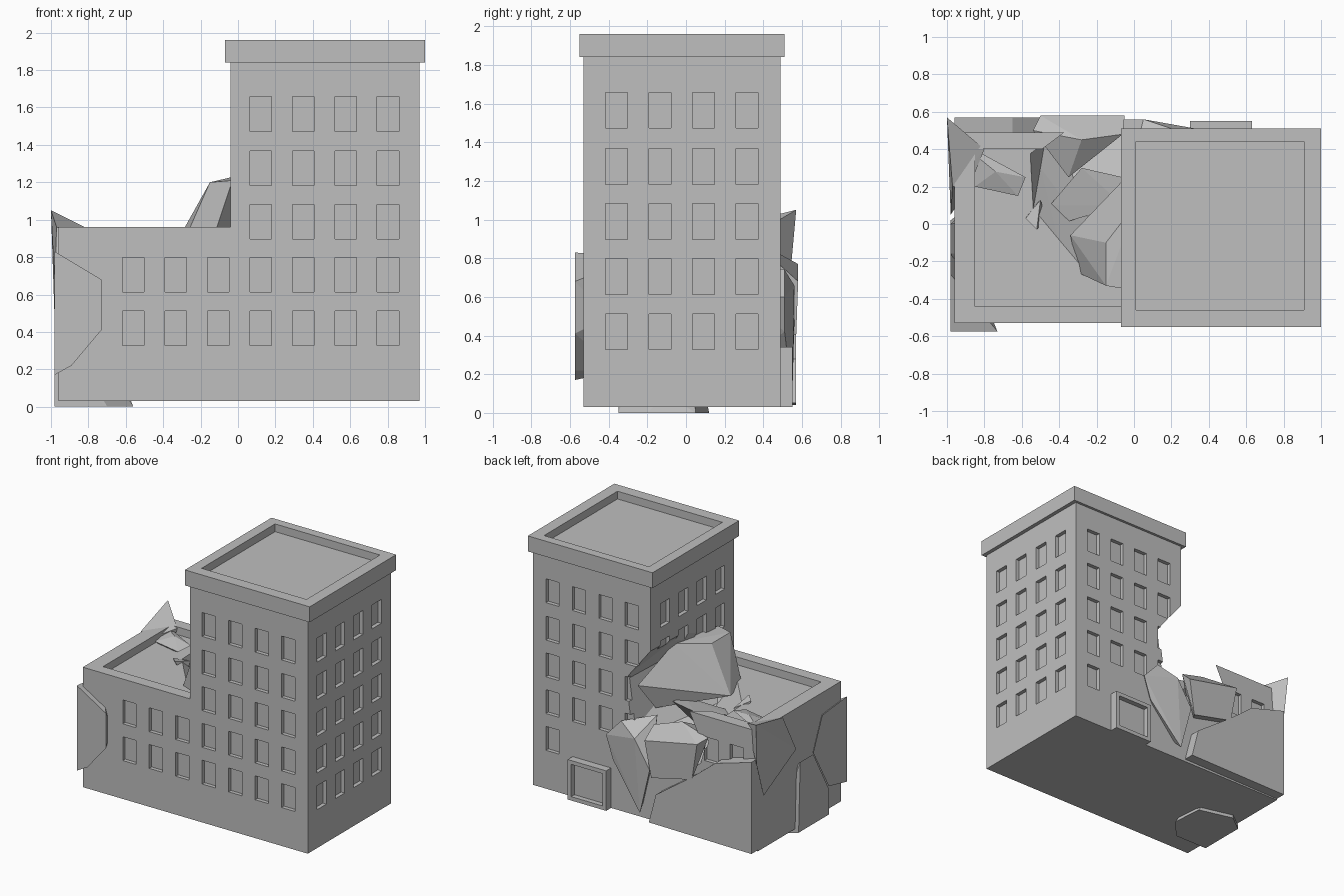
import bpy, bmesh
from mathutils import Vector

concrete = bpy.data.materials.new("concrete_grey")
concrete.diffuse_color = (0.52, 0.52, 0.52, 1)


def finish(name, bm):
    bmesh.ops.recalc_face_normals(bm, faces=bm.faces)
    me = bpy.data.meshes.new(name)
    bm.to_mesh(me)
    bm.free()
    me.materials.append(concrete)
    ob = bpy.data.objects.new(name, me)
    bpy.context.collection.objects.link(ob)
    return ob


def add_box(bm, x0, x1, y0, y1, z0, z1):
    vs = bmesh.ops.create_cube(bm, size=1)["verts"]
    for v in vs:
        v.co = Vector(((x0 + x1) / 2 + v.co.x * (x1 - x0),
                       (y0 + y1) / 2 + v.co.y * (y1 - y0),
                       (z0 + z1) / 2 + v.co.z * (z1 - z0)))


def boxes(name, *dims):
    bm = bmesh.new()
    for d in dims:
        add_box(bm, *d)
    return finish(name, bm)


def hull(name, pts):
    bm = bmesh.new()
    for p in pts:
        bm.verts.new(p)
    r = bmesh.ops.convex_hull(bm, input=bm.verts)
    junk = {e for e in r["geom_interior"] + r["geom_unused"] if isinstance(e, bmesh.types.BMVert)}
    bmesh.ops.delete(bm, geom=list(junk), context="VERTS")
    return finish(name, bm)


def prism(name, outline, y0, y1):
    # outline in x,z swept along y
    bm = bmesh.new()
    f = bm.faces.new([bm.verts.new((x, y0, z)) for x, z in outline])
    r = bmesh.ops.extrude_face_region(bm, geom=[f])
    for v in r["geom"]:
        if isinstance(v, bmesh.types.BMVert):
            v.co.y = y1
    return finish(name, bm)


def cut(ob, cutter):
    m = ob.modifiers.new("cut", "BOOLEAN")
    m.operation = "DIFFERENCE"
    m.solver = "EXACT"
    m.object = cutter
    bpy.context.view_layer.update()
    dg = bpy.context.evaluated_depsgraph_get()
    me = bpy.data.meshes.new_from_object(ob.evaluated_get(dg))
    ob.modifiers.clear()
    ob.data = me
    bpy.data.objects.remove(cutter)


# Main body: low wing and tower in one stepped block
body = prism("building_walls", [(-0.96, 0.03), (0.97, 0.03), (0.97, 1.85), (-0.04, 1.85),
                                (-0.04, 0.96), (-0.96, 0.96)], -0.53, 0.49)
cut(body, boxes("roof_recess", (-0.85, -0.05, -0.44, 0.40, 0.90, 1.1)))

# Window recesses
rows = [0.42, 0.705, 0.99, 1.275, 1.565]
cols = [-0.56 + 0.227 * i for i in range(7)]
sides = [-0.36, -0.135, 0.09, 0.315]
W, H, D = 0.0575, 0.0925, 0.03
wins = []
for r, z in enumerate(rows):
    for c, x in enumerate(cols):
        if c > 2 or r < 2:
            wins.append((x - W, x + W, -0.6, -0.53 + D, z - H, z + H))
        if c > 2 and (r > 0 or c == 6):
            wins.append((x - W, x + W, 0.49 - D, 0.6, z - H, z + H))
    for y in sides:
        wins.append((0.97 - D, 1.1, y - W, y + W, z - H, z + H))
        if r > 2:
            wins.append((-0.12, -0.04 + D, y - W, y + W, z - H, z + H))
for x in (-0.78, -0.56):
    wins.append((x - W, x + W, 0.49 - D, 0.6, rows[1] - H, rows[1] + H))
cut(body, boxes("window_cutters", *wins))

# Blast crater in the back, between wing and tower
cut(body, hull("crater", [(-0.58, 0.32, 1.0), (-0.56, -0.04, 1.0), (-0.36, -0.28, 1.0),
                          (-0.05, -0.33, 1.2), (-0.05, 0.1, 1.34), (-0.04, 0.6, 1.34),
                          (0.20, 0.6, 1.04), (0.14, 0.6, 0.6), (-0.45, 0.6, 0.5),
                          (-0.5, 0.3, 0.72), (-0.2, -0.1, 0.75)]))

# Tower cornice with sunken roof
cap = boxes("tower_cornice", (-0.07, 1.0, -0.55, 0.51, 1.84, 1.96))
cut(cap, boxes("cap_recess", (0.01, 0.91, -0.46, 0.44, 1.90, 2.1)))

# Back door frame
door = boxes("door_frame", (0.30, 0.63, 0.48, 0.55, 0.03, 0.34))
cut(door, boxes("door_recess", (0.33, 0.60, 0.51, 0.6, 0.06, 0.31)))

# Displaced wall pieces and rubble
hull("front_corner_chunk", [(-0.98, -0.575, 0.83), (-0.73, -0.575, 0.68), (-0.73, -0.575, 0.41),
                            (-0.89, -0.575, 0.22), (-0.98, -0.575, 0.17), (-0.98, -0.27, 0.80),
                            (-0.98, -0.16, 0.55), (-0.98, -0.35, 0.22), (-0.80, -0.4, 0.5)])
hull("base_chunk", [(-0.98, -0.35, 0), (-0.98, 0.02, 0), (-0.85, 0.12, 0), (-0.58, 0.05, 0),
                    (-0.56, -0.2, 0), (-0.7, -0.35, 0), (-0.98, -0.35, 0.2), (-0.98, 0.0, 0.54),
                    (-0.98, -0.16, 0.54), (-0.8, 0.0, 0.3), (-0.6, -0.1, 0.1)])
hull("roof_corner_spike", [(-1.0, 0.57, 1.05), (-0.97, 0.2, 0.96), (-0.985, 0.54, 0.72),
                           (-0.98, 0.05, 0.66), (-0.98, 0.45, 0.45), (-0.88, 0.2, 0.93),
                           (-0.80, 0.40, 0.95), (-0.85, 0.3, 0.6)])
hull("roof_slab", [(-0.95, 0.45, 0.93), (-0.74, 0.28, 0.95), (-0.58, 0.25, 0.93),
                   (-0.62, 0.15, 0.91), (-0.85, 0.2, 0.91), (-0.75, 0.2, 0.87)])
prism("back_wall_chunk", [(-0.96, 0.04), (-0.08, 0.05), (-0.14, 0.28), (-0.45, 0.50),
                          (-0.65, 0.66), (-0.96, 0.75)], 0.40, 0.57)
hull("leaning_pillar", [(-0.15, -0.33, 1.2), (-0.15, -0.1, 1.2), (-0.03, -0.35, 1.21),
                        (-0.15, -0.32, 0.85), (-0.34, -0.06, 0.86), (-0.3, -0.26, 0.86),
                        (0.02, 0.12, 1.24), (0.12, 0.42, 1.0), (0.05, 0.3, 0.8), (-0.05, 0.1, 0.8)])
hull("middle_rubble", [(-0.05, 0.58, 0.68), (-0.50, 0.58, 0.77), (-0.54, 0.50, 0.80),
                       (-0.28, 0.45, 0.84), (-0.06, 0.48, 0.77), (-0.10, 0.57, 0.40),
                       (-0.45, 0.57, 0.48), (-0.35, 0.25, 0.74), (-0.3, 0.3, 0.5)])
hull("tower_rubble", [(0.33, 0.51, 0.60), (0.20, 0.51, 0.74), (0.05, 0.56, 0.66),
                      (-0.08, 0.56, 0.45), (0.01, 0.55, 0.09), (0.27, 0.51, 0.42),
                      (0.15, 0.3, 0.6), (0.0, 0.35, 0.78), (0.05, 0.35, 0.3)])
hull("tilted_plate", [(-0.45, 0.1, 0.80), (-0.28, 0.3, 0.86), (-0.06, 0.25, 0.86),
                      (-0.06, 0.1, 0.84), (-0.4, 0.0, 0.78), (-0.2, 0.15, 0.68)])
hull("small_fragment", [(-0.58, 0.03, 0.92), (-0.5, 0.13, 0.88), (-0.52, -0.03, 0.93),
                        (-0.55, 0.08, 0.78), (-0.47, 0.03, 0.78)])
